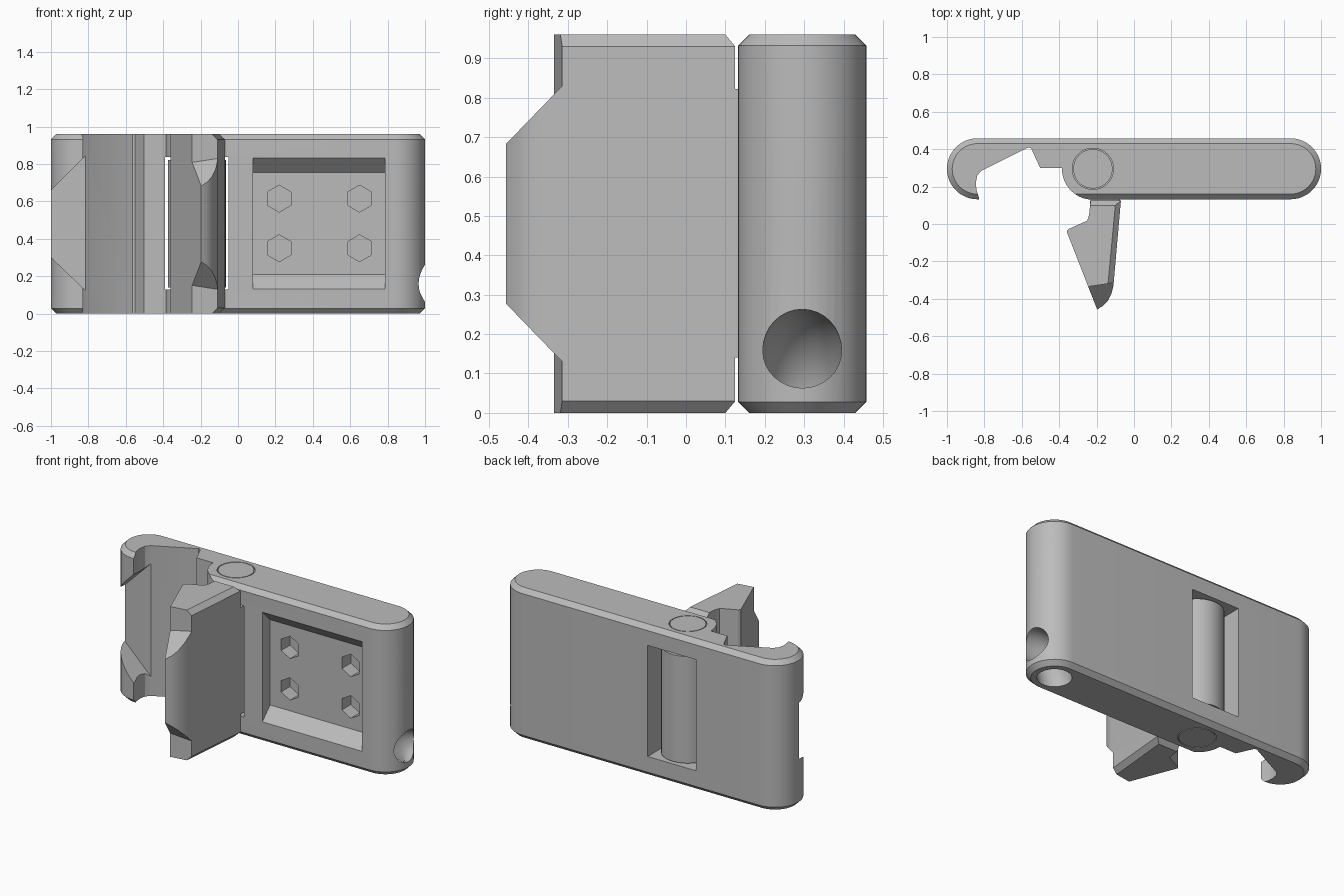
import bpy, bmesh, math
from math import cos, sin, pi

if "Cube" in bpy.data.objects:
    bpy.data.objects.remove(bpy.data.objects["Cube"], do_unlink=True)

H = 0.96            # overall height
CY = 0.295          # centre line of the case
PIVOT = (-0.22, CY)

grey = bpy.data.materials.new("plain_grey")
grey.use_nodes = True
grey.diffuse_color = (0.5, 0.5, 0.5, 1)
grey.node_tree.nodes["Principled BSDF"].inputs["Base Color"].default_value = (0.5, 0.5, 0.5, 1)


def loft(name, rings):
    """Skin matching rings of 3D points and cap both ends."""
    bm = bmesh.new()
    loops = [[bm.verts.new(p) for p in ring] for ring in rings]
    n = len(loops[0])
    for a, b in zip(loops, loops[1:]):
        for i in range(n):
            j = (i + 1) % n
            bm.faces.new((a[i], a[j], b[j], b[i]))
    bm.faces.new(loops[0])
    bm.faces.new(loops[-1])
    bmesh.ops.recalc_face_normals(bm, faces=bm.faces)
    mesh = bpy.data.meshes.new(name)
    bm.to_mesh(mesh)
    bm.free()
    mesh.materials.append(grey)
    obj = bpy.data.objects.new(name, mesh)
    bpy.context.collection.objects.link(obj)
    return obj


def upright(name, pts, z0, z1):
    return loft(name, [[(x, y, z) for x, y in pts] for z in (z0, z1)])


def arc(c, r, a0, a1, n=24):
    angles = [math.radians(a0 + (a1 - a0) * i / n) for i in range(n + 1)]
    return [(c[0] + r * cos(a), c[1] + r * sin(a)) for a in angles]


def circle(c, r):
    return arc(c, r, 0, 352.5, 47)


def activate(obj):
    bpy.ops.object.select_all(action='DESELECT')
    obj.select_set(True)
    bpy.context.view_layer.objects.active = obj


def boolean(obj, tool, operation='DIFFERENCE'):
    tool.hide_render = True
    mod = obj.modifiers.new("cut", 'BOOLEAN')
    mod.operation, mod.solver, mod.object = operation, 'EXACT', tool
    activate(obj)
    bpy.ops.object.modifier_apply(modifier=mod.name)
    bpy.data.objects.remove(tool, do_unlink=True)


def finish(obj):
    activate(obj)
    bpy.ops.object.shade_smooth_by_angle(angle=math.radians(25))


# Case: a long rounded bar with chamfered top and bottom
def stadium(r):
    return arc((0.837, CY), r, -90, 90) + arc((-0.837, CY), r, 90, 270)


R, CH = 0.163, 0.028
case = loft("case", [[(x, y, z) for x, y in stadium(r)] for z, r in
                     ((0, R - CH), (CH, R), (H - CH, R), (H, R - CH))])

# Open mouth between the hook and the hinge knuckle
mouth = [(-0.83, 0.05), (-0.83, 0.145), (-0.842, 0.18), (-0.846, 0.22), (-0.838, 0.26),
         (-0.815, 0.285), (-0.565, 0.41), (-0.55, 0.405), (-0.502, 0.30), (-0.386, 0.30)]
mouth += arc(PIVOT, 0.165, 180, 270)[1:] + [(-0.22, 0.05)]
boolean(case, upright("mouth_cutter", mouth, -0.1, 1.1))

# Flared gap through the middle of the hook
gap = [(-1.05, 0.35), (-0.78, 0.09), (-0.78, 0.88), (-1.05, 0.61)]
boolean(case, loft("hook_cutter", [[(x, y, z) for x, z in gap] for y in (0.05, 0.285)]))

# Hinge slot from front to back, and the pin hole
slot = [(-0.39, 0), (-0.05, 0), (-0.05, 0.6), (-0.39, 0.6)]
boolean(case, upright("slot_cutter", slot, 0.128, 0.838))
boolean(case, upright("pin_hole_cutter", circle(PIVOT, 0.11), -0.1, 1.1))

# Front recess with sloped top and bottom
recess = [(0.05, 0.05), (0.05, 0.915), (0.21, 0.755), (0.21, 0.21)]
boolean(case, loft("recess_cutter", [[(x, y, z) for y, z in recess] for x in (0.08, 0.785)]))

# Four hexagonal sockets
for hx in (0.22, 0.65):
    for hz in (0.35, 0.615):
        hexagon = arc((hx, hz), 0.072, 30, 330, 5)
        boolean(case, loft("socket_cutter", [[(x, y, z) for x, z in hexagon] for y in (0.15, 0.30)]))

# Curved cord tunnel from the underside to the end
bpy.ops.mesh.primitive_torus_add(major_radius=0.163, minor_radius=0.1, major_segments=64,
                                 minor_segments=32, location=(1, CY, 0), rotation=(pi / 2, 0, 0))
boolean(case, bpy.context.object)
finish(case)

# Hinge pin
finish(upright("hinge_pin", circle(PIVOT, 0.105), 0, H))

# Jaw: wedge blade chamfered along its outer face and hinge end
outer = [(-0.232, 0.125), (-0.07, 0.125), (-0.11, -0.33), (-0.12, -0.37), (-0.14, -0.41),
         (-0.165, -0.437), (-0.197, -0.457), (-0.36, -0.04), (-0.35, -0.027), (-0.25, 0.018),
         (-0.24, 0.05)]
inner = [(-0.235, 0.10), (-0.10, 0.10), (-0.14, -0.33), (-0.148, -0.365), (-0.16, -0.40),
         (-0.175, -0.43)] + outer[6:]
jaw = loft("jaw", [[(x, y, z) for x, y in pts] for z, pts in
                   ((0, inner), (0.03, outer), (H - 0.03, outer), (H, inner))])


# Jaw tip corners cut back, mirrored top and bottom
def tip_ring(x, flip):
    y0 = -0.298 + 0.15 * x
    pts = [(y0, 1.155 + 1.034 * y0), (y0, 1.1), (-0.6, 1.1), (-0.6, 0.535)]
    return [(x, y, H - z if flip else z) for y, z in pts]


for flip in (False, True):
    boolean(jaw, loft("tip_cutter", [tip_ring(x, flip) for x in (-0.5, 0.1)]))

# Hinge barrel and neck joining the jaw
neck = [(-0.235, 0.08), (-0.075, 0.08), (-0.07, 0.28), (-0.23, 0.28)]
boolean(jaw, upright("neck", neck, 0.14, 0.822), 'UNION')
boolean(jaw, upright("barrel", circle(PIVOT, 0.155), 0.14, 0.822), 'UNION')
finish(jaw)
